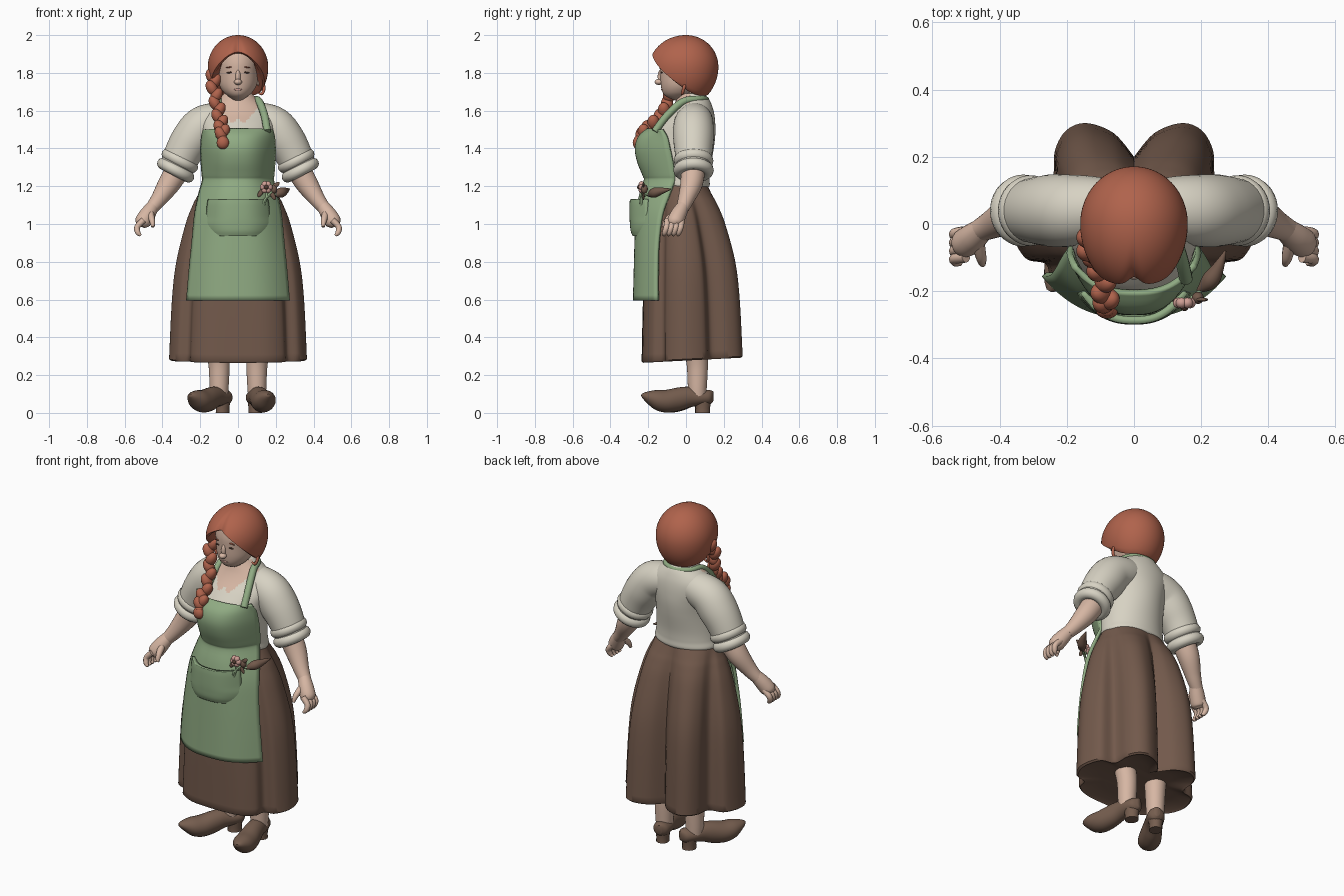
import bpy, bmesh, math
from mathutils import Vector, Matrix

if "Cube" in bpy.data.objects:
    bpy.data.objects.remove(bpy.data.objects["Cube"])


def material(name, rgb):
    m = bpy.data.materials.new(name)
    m.diffuse_color = [((c / 255 + 0.055) / 1.055) ** 2.4 for c in rgb] + [1]
    m.use_nodes = True
    m.node_tree.nodes["Principled BSDF"].inputs["Base Color"].default_value = m.diffuse_color
    return m


HAIR = material("auburn hair", (176, 99, 76))
SKIN = material("skin", (214, 182, 163))
CREAM = material("cream linen", (215, 210, 195))
GREEN = material("sage green", (144, 171, 131))
BROWN = material("brown wool", (114, 89, 75))
SHOE = material("shoe leather", (118, 94, 79))
PINK = material("petal pink", (206, 158, 148))
DARK = material("dark brown", (84, 60, 50))


def finish(bm, name, mats, angle=50):
    bmesh.ops.recalc_face_normals(bm, faces=bm.faces)
    me = bpy.data.meshes.new(name)
    bm.to_mesh(me)
    bm.free()
    for m in mats:
        me.materials.append(m)
    for p in me.polygons:
        p.use_smooth = True
    me.set_sharp_from_angle(angle=math.radians(angle))
    ob = bpy.data.objects.new(name, me)
    bpy.context.collection.objects.link(ob)
    return ob


def curve(pts, n):
    """Smooth (Catmull-Rom) resampling of control tuples into n + 1 tuples."""
    out, last = [], len(pts) - 1
    for k in range(n + 1):
        f = k / n * last
        i = min(int(f), last - 1)
        t = f - i
        a, b, c, d = (pts[max(0, min(last, j))] for j in (i - 1, i, i + 1, i + 2))
        out.append(tuple(0.5 * (2 * q + (r - p) * t + (2 * p - 5 * q + 4 * r - s) * t * t
                                + (3 * q - p - 3 * r + s) * t ** 3)
                         for p, q, r, s in zip(a, b, c, d)))
    return out


def loft(name, rings, *mats, rule=None, angle=50, matrix=None):
    bm = bmesh.new()
    vs = [[bm.verts.new(p) for p in ring] for ring in rings]
    n = len(vs[0])
    for a, b in zip(vs, vs[1:]):
        for i in range(n):
            bm.faces.new((a[i], a[(i + 1) % n], b[(i + 1) % n], b[i]))
    bm.faces.new(vs[0])
    bm.faces.new(vs[-1])
    if rule:
        for f in bm.faces:
            f.material_index = rule(f.calc_center_median())
    if matrix:
        bm.transform(matrix)
    return finish(bm, name, mats, angle)


def body(name, rows, *mats, n=64, m=40, rule=None):
    """Upright form from rows of (z, half width, front y, back y)."""
    rings = []
    for z, a, f, b in curve(rows, m):
        ang = [2 * math.pi * i / n for i in range(n)]
        rings.append([(a * math.cos(t), (f + b) / 2 + (b - f) / 2 * math.sin(t), z) for t in ang])
    return loft(name, rings, *mats, rule=rule)


def tube(name, pts, mat, n=16, m=20):
    """Round limb along (x, y, z, radius) points."""
    path = curve(pts, m)
    rings, side = [], Vector((0.1, 1, 0.05))
    for i, p in enumerate(path):
        t = (Vector(path[min(i + 1, m)][:3]) - Vector(path[max(i - 1, 0)][:3])).normalized()
        side = (side - t * side.dot(t)).normalized()
        up = t.cross(side)
        rings.append([Vector(p[:3]) + p[3] * (side * math.cos(2 * math.pi * k / n)
                      + up * math.sin(2 * math.pi * k / n)) for k in range(n)])
    return loft(name, rings, mat, angle=70)


def ball(name, loc, size, mat, tilt=0):
    bm = bmesh.new()
    mtx = Matrix.Translation(loc) @ Matrix.Rotation(tilt, 4, 'Y') @ Matrix.Diagonal((*size, 1))
    bmesh.ops.create_uvsphere(bm, u_segments=20, v_segments=12, radius=1, matrix=mtx)
    return finish(bm, name, [mat])


def panel(name, rows, mat, thick, n=32, m=40, power=2.6):
    """Cloth bowed round the front, rows of (z, half width, front y, edge y)."""
    bm = bmesh.new()
    us = [2 * i / n - 1 for i in range(n + 1)]
    g = [[bm.verts.new((w * u, f + (e - f) * abs(u) ** power, z)) for u in us]
         for z, w, f, e in curve(rows, m)]
    for a, b in zip(g, g[1:]):
        for i in range(n):
            bm.faces.new((a[i], a[i + 1], b[i + 1], b[i]))
    ob = finish(bm, name, [mat])
    mod = ob.modifiers.new("thickness", 'SOLIDIFY')
    mod.thickness, mod.offset = thick, 0
    return ob


# Skirt: oval waist blending into a pleated hem, closed just above the hem
hem = curve([(0, -.235), (.15, -.225), (.24, -.18), (.262, -.12), (.325, -.10), (.365, -.01),
             (.33, .10), (.247, .13), (.235, .22), (.20, .28), (.14, .30), (.06, .27), (0, .2)], 72)
hem += [(-x, y) for x, y in hem[-2:0:-1]]
rings = []
for z, t, s in (curve([(1.22, 0, 1), (1.15, .2, 1), (1.1, .34, 1), (1.0, .54, 1), (.8, .8, 1),
                       (.6, .92, 1), (.285, 1, 1)], 36)
                + [(.277, 1, .97), (.285, 1, .93), (.30, 1, .6)]):
    ring = []
    for i, (x, y) in enumerate(hem):
        a = -math.pi / 2 + 2 * math.pi * i / len(hem)
        wx, wy = .18 * math.cos(a), -.02 + .13 * math.sin(a)
        ring.append((s * (wx + (x - wx) * t), s * (wy + (y - wy) * t), z + .05 * y * t))
    rings.append(ring)
loft("skirt", rings, BROWN)

# Blouse body with an open neckline showing the chest
body("blouse_body", [(1.18, .165, -.13, .10), (1.20, .19, -.15, .124), (1.24, .187, -.17, .125),
     (1.30, .185, -.19, .13), (1.40, .185, -.22, .147), (1.47, .19, -.20, .155),
     (1.53, .20, -.15, .155), (1.58, .19, -.10, .15), (1.62, .155, -.07, .14),
     (1.66, .105, -.05, .122), (1.69, .075, -.035, .095)], CREAM, SKIN, n=120, m=80,
     rule=lambda c: int(c.y < .02 and c.z > 1.53 + 1.1 * abs(abs(c.x) - .03)))
tube("neck", [(0, .035, 1.6, .075), (0, .02, 1.67, .062), (0, .01, 1.75, .06)], SKIN, 32)

# Apron, pocket and neck strap (its left half runs under the braid)
panel("apron", [(1.50, .18, -.20, -.125), (1.46, .188, -.245, -.10), (1.40, .192, -.262, -.085),
      (1.33, .19, -.25, -.07), (1.26, .185, -.222, -.06), (1.23, .183, -.215, -.06),
      (1.15, .205, -.24, -.09), (1.05, .225, -.258, -.125), (.9, .24, -.264, -.145),
      (.75, .255, -.268, -.15), (.595, .268, -.272, -.15)], GREEN, .018)
panel("apron_pocket", [(1.13, .15, -.286, -.20), (1.10, .156, -.288, -.20), (1.04, .16, -.288, -.20),
      (1.0, .16, -.286, -.205), (.965, .145, -.282, -.215), (.94, .11, -.272, -.24)], GREEN, .022)
tube("neck_strap", [(.155, -.165, 1.49, .02), (.14, -.10, 1.575, .02), (.112, -.015, 1.648, .02),
                    (.08, .075, 1.662, .016), (0, .108, 1.66, .014), (-.08, .075, 1.662, .014),
                    (-.10, -.01, 1.65, .016), (-.105, -.09, 1.58, .018), (-.10, -.17, 1.49, .018)], GREEN, 12, 48)

# Arms: sleeve, rolled cuffs, forearm, hand
for s, side in ((1, "right"), (-1, "left")):
    def limb(name, pts, mat, n=16):
        tube(side + "_" + name, [(s * x, y, z, r) for x, y, z, r in pts], mat, n)
    limb("sleeve", [(.04, .05, 1.56, .08), (.12, .045, 1.545, .098), (.19, .04, 1.515, .107),
                    (.24, .04, 1.455, .108), (.285, .04, 1.385, .10), (.335, .04, 1.28, .088)], CREAM, 32)
    axis = Vector((s * .46, 0, -.89))
    for x, z, r in ((.308, 1.335, .074), (.33, 1.285, .076)):
        bpy.ops.mesh.primitive_torus_add(location=(s * x, .04, z), major_radius=r, minor_radius=.031,
                                         major_segments=40, rotation=axis.to_track_quat('Z', 'Y').to_euler())
        cuff = bpy.context.object
        cuff.name = side + "_cuff_roll"
        cuff.data.materials.append(CREAM)
        bpy.ops.object.shade_smooth()
    limb("forearm", [(.30, .04, 1.32, .065), (.36, .03, 1.22, .06), (.42, 0, 1.13, .043),
                     (.46, -.02, 1.08, .034)], SKIN, 24)
    limb("palm", [(.45, -.015, 1.095, .034), (.48, -.04, 1.05, .042), (.505, -.058, 1.01, .042),
                  (.515, -.062, .99, .025)], SKIN, 24)
    for k in range(4):
        y = -.098 + .025 * k
        limb("finger", [(.50, y, 1.02, .017), (.533, y - .005, .985, .016),
                        (.53, y - .015, .955, .014), (.515, y - .02, .94, .007)], SKIN, 10)
    limb("thumb", [(.465, -.05, 1.06, .02), (.455, -.10, 1.02, .016), (.45, -.12, .985, .009)], SKIN, 10)

    # Leg, clog and heel
    limb("leg", [(.1, .06, .07, .045), (.1, .06, .13, .05), (.1, .06, .25, .056), (.11, .05, .35, .062)], SKIN, 24)
    turn = (Matrix.Translation((s * .097, .06, 0))
            @ Matrix.Rotation(math.radians(12 if s > 0 else -31), 4, 'Z'))
    rings = [[(w * math.cos(a), y, (lo + hi) / 2 + (hi - lo) / 2 * math.sin(a))
              for a in [math.pi * k / 12 for k in range(24)]]
             for y, w, lo, hi in curve([(-.302, .008, .085, .10), (-.28, .03, .06, .11),
                 (-.23, .056, .018, .12), (-.17, .062, .002, .122), (-.10, .056, .01, .135),
                 (-.04, .05, .03, .138), (.02, .05, .04, .122), (.062, .042, .042, .122),
                 (.085, .014, .06, .115)], 32)]
    loft(side + "_clog", rings, SHOE, matrix=turn)
    loft(side + "_heel", [[(r * math.cos(k * .3927), .03 + 1.1 * r * math.sin(k * .3927), z) for k in range(16)]
                          for z, r in ((0, .036), (.025, .035), (.065, .041))], SHOE, matrix=turn)

    # Ear, loose curl and face details
    ball("ear", (s * .108, -.005, 1.765), (.014, .024, .034), SKIN)
    limb("curl", [(.118, 0, 1.76, .008), (.138, -.01, 1.725, .009), (.128, -.02, 1.69, .008),
                  (.108, -.02, 1.695, .005)], HAIR, 8)
    ball("eye", (s * .043, -.128, 1.802), (.017, .005, .004), DARK, s * .1)
    ball("eyebrow", (s * .045, -.128, 1.83), (.022, .006, .003), HAIR, s * .15)

# Head, nose and lips
body("head", [(1.655, .02, -.06, -.02), (1.675, .05, -.105, .02), (1.70, .078, -.125, .06),
     (1.74, .1, -.134, .10), (1.80, .107, -.138, .125), (1.86, .11, -.138, .125),
     (1.92, .10, -.12, .11), (1.96, .05, -.07, .07)], SKIN)
ball("nose", (0, -.143, 1.752), (.021, .023, .016), SKIN)
ball("nose_bridge", (0, -.134, 1.78), (.014, .016, .036), SKIN)
ball("lips", (0, -.126, 1.712), (.022, .006, .006), PINK)

# Hair cap: parted arch over the face, low at the nape
rings = []
for t, s, lift in [(.03 + .97 * k / 28, 1, 0) for k in range(29)] + [(1, .92, -.006), (1, .8, .01), (1, .6, .05)]:
    ring = []
    for k in range(96):
        p = 2 * math.pi * k / 96
        c, d = math.cos(p), min(p, 2 * math.pi - p)
        edge = 1.685 + .225 * ((1 + c) / 2) ** 2.8
        z = 2 - (2 - edge) * (1 - math.cos(t * math.pi / 2))
        r = s * math.sqrt(1 - ((z - 1.83) / (.17 if z > 1.83 else .2)) ** 2)
        r *= 1 + t * (.03 * c * c * c - .13 * math.exp(-(d / .16) ** 2))
        ring.append((.16 * r * math.sin(p), -(.198 if c > 0 else .175) * r * c, z + lift))
    rings.append(ring)
loft("hair", rings, HAIR)

# Braid over the shoulder: alternating strands and a tuft
path = curve([(-.13, -.04, 1.78), (-.13, -.08, 1.72), (-.114, -.10, 1.64), (-.10, -.14, 1.57),
              (-.088, -.205, 1.51), (-.082, -.235, 1.475)], 10)
for i, (x, y, z) in enumerate(path):
    k = 1 if i % 2 else -1
    ball("braid_strand", (x + k * .009, y, z), (.029, .032, .043), HAIR, k * .5)
ball("braid_tie", (-.08, -.252, 1.455), (.022, .022, .014), HAIR)
ball("braid_tuft", (-.08, -.257, 1.43), (.033, .025, .034), HAIR)

# Flowers in the pocket
for k in range(6):
    a = k * math.pi / 3
    ball("rose_petal", (.15 + .017 * math.cos(a), -.235, 1.195 + .017 * math.sin(a)), (.017, .016, .017), PINK)
ball("rose_centre", (.15, -.245, 1.195), (.013, .014, .013), DARK)
for tip in ((.15, -.225, 1.19), (.19, -.22, 1.18), (.235, -.17, 1.165)):
    tube("flower_stem", [(.13, -.235, 1.08, .006), (.15, -.235, 1.14, .006), (*tip, .006)], GREEN, 8)
tube("rose_bud", [(.19, -.2, 1.15, .006), (.225, -.17, 1.165, .026), (.25, -.13, 1.175, .018),
                  (.272, -.08, 1.185, .003)], BROWN)
ball("small_bud", (.19, -.22, 1.185), (.018, .018, .024), BROWN)
for x, z, a in ((.12, 1.165, .6), (.185, 1.15, -.5), (.20, 1.205, .9)):
    ball("leaf", (x, -.225, z), (.012, .006, .025), BROWN, a)
